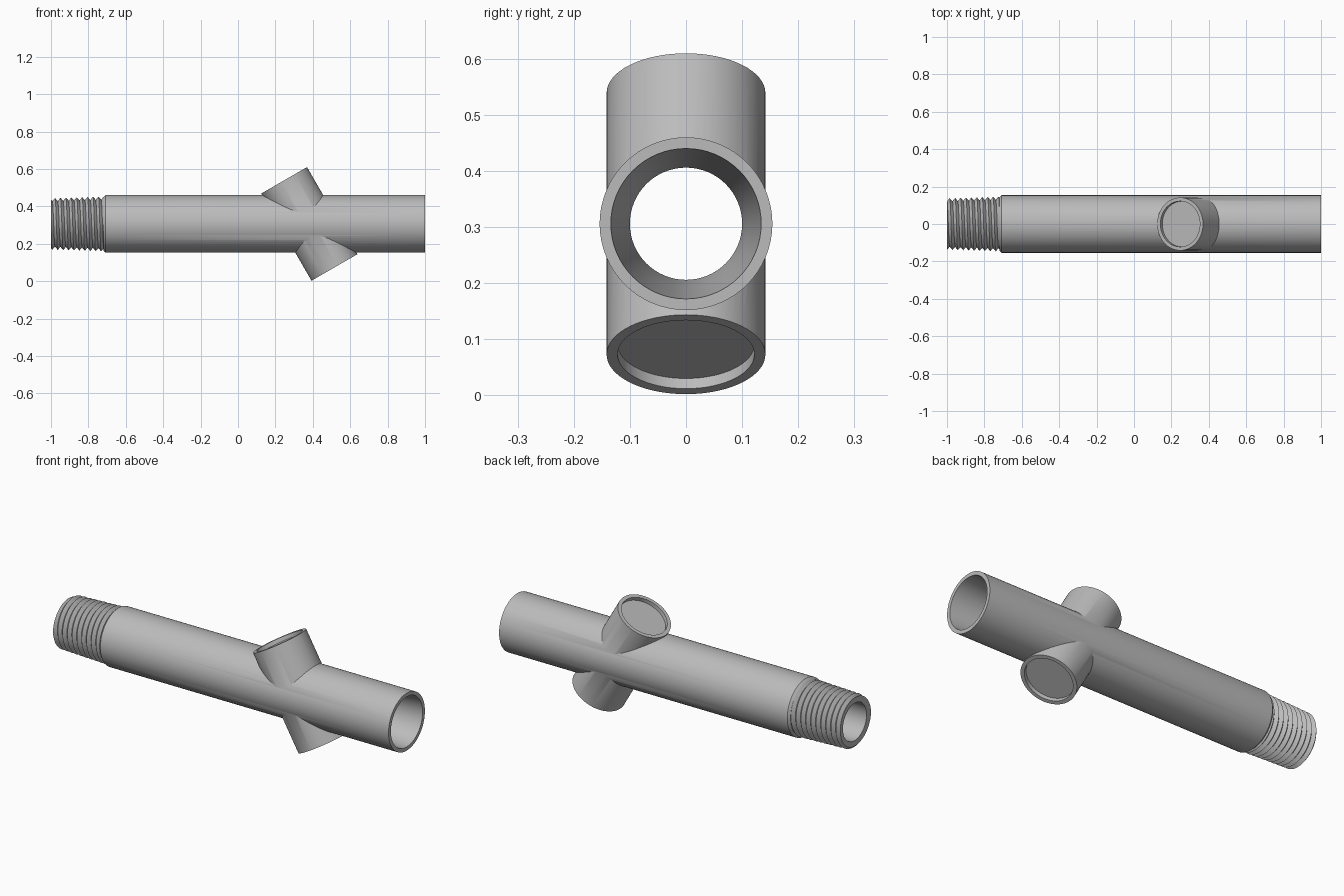
import bpy, bmesh, math
from mathutils import Matrix, Vector

if "Cube" in bpy.data.objects:
    bpy.data.objects.remove(bpy.data.objects["Cube"])

SEG = 64
ZC = 0.306            # height of the pipe axis
R = 0.154             # pipe outer radius
BORE = 0.10
X_THREAD = -0.72      # where the thread meets the body

steel = bpy.data.materials.new("steel grey")
steel.diffuse_color = (0.5, 0.5, 0.5, 1)
steel.use_nodes = True
steel.node_tree.nodes["Principled BSDF"].inputs["Base Color"].default_value = steel.diffuse_color


def make_object(name, bm, matrix):
    bmesh.ops.remove_doubles(bm, verts=bm.verts, dist=1e-5)
    bmesh.ops.recalc_face_normals(bm, faces=bm.faces)
    bm.transform(matrix)
    mesh = bpy.data.meshes.new(name)
    bm.to_mesh(mesh)
    bm.free()
    mesh.materials.append(steel)
    ob = bpy.data.objects.new(name, mesh)
    bpy.context.collection.objects.link(ob)
    return ob


def skin(bm, rings):
    """Join successive rings of vertices with quads."""
    for a, b in zip(rings, rings[1:]):
        for i in range(SEG):
            j = (i + 1) % SEG
            bm.faces.new((a[i], a[j], b[j], b[i]))


def ring(bm, x, r):
    return [bm.verts.new((x, r * math.cos(t), r * math.sin(t)))
            for t in (2 * math.pi * i / SEG for i in range(SEG))]


def lathe(name, profile, matrix):
    """Solid of revolution about the local x axis, closed by end caps."""
    bm = bmesh.new()
    rings = [ring(bm, x, r) for x, r in profile]
    skin(bm, rings)
    bm.faces.new(rings[0])
    bm.faces.new(rings[-1])
    return make_object(name, bm, matrix)


def boolean(target, other, operation):
    mod = target.modifiers.new(operation, 'BOOLEAN')
    mod.operation = operation
    mod.solver = 'EXACT'
    mod.object = other
    bpy.context.view_layer.objects.active = target
    bpy.ops.object.modifier_apply(modifier=mod.name)


def smooth(ob, angle):
    bpy.ops.object.select_all(action='DESELECT')
    ob.select_set(True)
    bpy.context.view_layer.objects.active = ob
    bpy.ops.object.shade_smooth_by_angle(angle=math.radians(angle))


axis = Matrix.Translation((0, 0, ZC))

# Main pipe with a small chamfer beside the thread
body = lathe("pipe_body", [(X_THREAD, 0.143), (-0.708, R), (1, R)], axis)

# Slanted cross branch, recessed at both ends
H, RB, RI, DEPTH = 0.269, 0.1415, 0.122, 0.021
tilt = Matrix.Translation((0.381, 0, ZC)) @ Matrix.Rotation(math.radians(60), 4, 'Y')
branch = lathe("branch", [(-H + DEPTH, RI), (-H, RI), (-H, RB),
                          (H, RB), (H, RI), (H - DEPTH, RI)], tilt)
boolean(body, branch, 'UNION')

# Bore, opening into a tapered socket at the plain end
bore = lathe("bore_cutter", [(-1.1, BORE), (0.55, BORE), (0.72, 0.1115),
                             (1, 0.134), (1.001, 0.134)], axis)
boolean(body, bore, 'DIFFERENCE')
for helper in (branch, bore):
    bpy.data.objects.remove(helper)
smooth(body, 30)

# Tapered helical thread
PITCH, DEEP = 0.029, 0.017


def thread_radius(x, t):
    crest = 0.138 + 0.009 * (x + 1) / (X_THREAD + 1)
    phase = ((x + 1) / PITCH - t) % 1
    return crest - DEEP * abs(2 * phase - 1)


bm = bmesh.new()
rings = [ring(bm, -1, BORE)]
turns = math.ceil((X_THREAD + 1) / PITCH)
for k in range(-2, 2 * turns + 1):
    row = []
    for i in range(SEG):
        t = i / SEG
        x = min(max(-1 + (k / 2 + t) * PITCH, -1), X_THREAD)
        r = thread_radius(x, t)
        a = 2 * math.pi * t
        row.append(bm.verts.new((x, r * math.cos(a), r * math.sin(a))))
    rings.append(row)
rings.append(ring(bm, X_THREAD, BORE))
rings.append(rings[0])
# The helix advances one pitch per turn, so its seam joins two rows further on
helix = rings[1:-2]
for a, b in zip([rings[0]] + helix, helix + [rings[-2]]):
    for i in range(SEG - 1):
        bm.faces.new((a[i], a[i + 1], b[i + 1], b[i]))
for k in range(len(helix) - 3):
    bm.faces.new((helix[k][-1], helix[k + 2][0], helix[k + 3][0], helix[k + 1][-1]))
bm.faces.new((rings[0][-1], rings[0][0], helix[0][0], helix[0][-1]))
bm.faces.new((helix[-1][-1], helix[-1][0], rings[-2][0], rings[-2][-1]))
skin(bm, rings[-2:])
bmesh.ops.dissolve_degenerate(bm, dist=1e-6, edges=bm.edges)
thread = make_object("threaded_end", bm, axis)
smooth(thread, 30)
